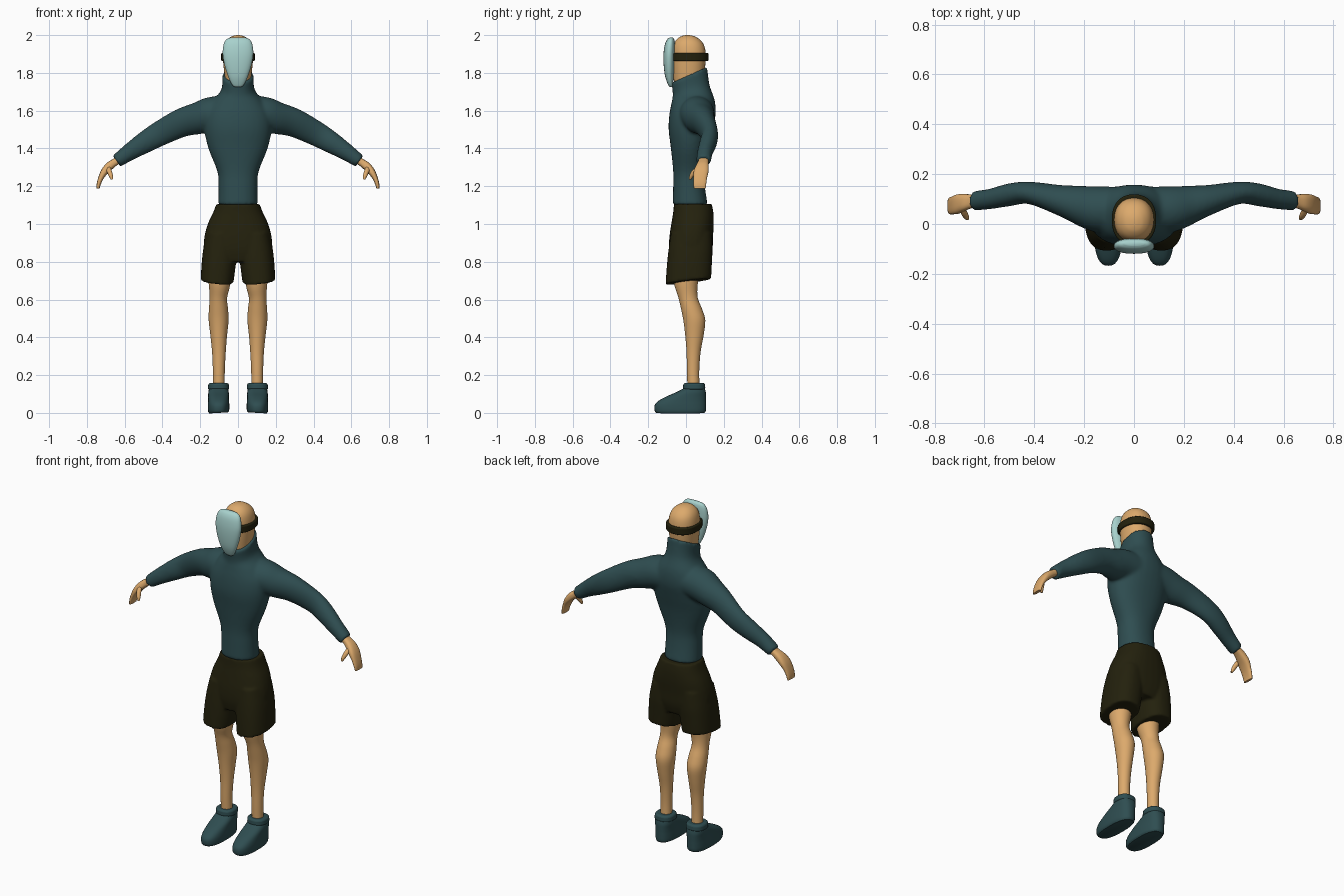
import bpy, bmesh, math
from mathutils import Vector

cube = bpy.data.objects.get("Cube")
if cube:
    bpy.data.objects.remove(cube, do_unlink=True)


def material(name, rgb):
    m = bpy.data.materials.new(name)
    m.use_nodes = True
    m.diffuse_color = (*rgb, 1)
    bsdf = m.node_tree.nodes["Principled BSDF"]
    bsdf.inputs["Base Color"].default_value = (*rgb, 1)
    bsdf.inputs["Roughness"].default_value = 0.7
    return m


teal = material("dark teal cloth", (0.028, 0.075, 0.082))
skin = material("tan skin", (0.72, 0.40, 0.15))
black = material("olive black cloth", (0.017, 0.015, 0.004))
pale = material("pale aqua mask", (0.39, 0.64, 0.61))


def spline(rows, steps):
    """Catmull-Rom interpolation of tuples."""
    out = []
    for i in range(len(rows) - 1):
        p0, p3 = rows[max(i - 1, 0)], rows[min(i + 2, len(rows) - 1)]
        for s in range(steps):
            t = s / steps
            out.append([b + 0.5 * t * (c - a + t * (2 * a - 5 * b + 4 * c - d + t * (3 * (b - c) + d - a)))
                        for a, b, c, d in zip(p0, rows[i], rows[i + 1], p3)])
    return out + [list(rows[-1])]


def stack(rows):
    """Slices (z, back and front limits, x limits, tilt) become rings."""
    return [((x0 + x1) / 2, (y0 + y1) / 2, z, (y1 - y0) / 2, (x1 - x0) / 2, tilt)
            for z, y0, y1, x0, x1, tilt in rows]


def even(rows):
    """Symmetrical slices given by half width."""
    return stack([(z, y0, y1, -w, w, tilt) for z, y0, y1, w, tilt in rows])


def loft(bm, rings, side=1, power=2.0, steps=4, segs=32):
    """Skin rings (x, y, z, depth radius, cross radius, tilt)."""
    rows = spline(rings, steps)
    loops = []
    for i, (x, y, z, ry, rv, tilt) in enumerate(rows):
        a, b = rows[max(i - 1, 0)], rows[min(i + 1, len(rows) - 1)]
        t = Vector((b[0] - a[0], 0, b[2] - a[2])).normalized()
        loop = []
        for k in range(segs):
            ang = math.tau * k / segs
            c, s = math.cos(ang), math.sin(ang)
            c = math.copysign(abs(c) ** (2 / power), c) * ry
            s = math.copysign(abs(s) ** (2 / power), s) * rv
            loop.append(bm.verts.new((side * (x + t.z * s), y + c, z - t.x * s + tilt * c)))
        loops.append(loop)
    faces = [bm.faces.new(loops[0]), bm.faces.new(loops[-1])]
    for lo, hi in zip(loops, loops[1:]):
        for k in range(segs):
            n = (k + 1) % segs
            faces.append(bm.faces.new((lo[k], lo[n], hi[n], hi[k])))
    bmesh.ops.recalc_face_normals(bm, faces=faces)


def finish(name, bm, mat, voxel=0, smooth=5, bevel=0):
    mesh = bpy.data.meshes.new(name)
    bm.to_mesh(mesh)
    bm.free()
    ob = bpy.data.objects.new(name, mesh)
    bpy.context.collection.objects.link(ob)
    mesh.materials.append(mat)
    bpy.ops.object.select_all(action="DESELECT")
    ob.select_set(True)
    bpy.context.view_layer.objects.active = ob
    bpy.ops.object.shade_smooth_by_angle(angle=math.radians(50))
    if voxel:
        r = ob.modifiers.new("Merge", "REMESH")
        r.mode, r.voxel_size, r.use_smooth_shade = "VOXEL", voxel, True
        s = ob.modifiers.new("Blend", "SMOOTH")
        s.factor, s.iterations = 0.5, smooth
    if bevel:
        b = ob.modifiers.new("Soft edge", "BEVEL")
        b.width, b.segments, b.angle_limit = bevel, 3, math.radians(50)


def part(name, mat, rings, side=1, power=2.0, steps=4, **kw):
    bm = bmesh.new()
    loft(bm, rings, side, power, steps)
    finish(name, bm, mat, **kw)


# Sweater: torso with slanted high collar, and both sleeves
torso = even([
    (1.10, -.07, .115, .105, 0), (1.2, -.068, .10, .103, 0), (1.28, -.068, .097, .11, 0),
    (1.4, -.08, .115, .157, 0), (1.5, -.092, .14, .178, 0), (1.58, -.088, .157, .175, 0),
    (1.65, -.076, .152, .135, .05), (1.71, -.07, .125, .088, .25), (1.79, -.077, .112, .083, .45)])
sleeve = [
    (.05, .06, 1.59, .09, .09, 0), (.14, .058, 1.58, .093, .093, 0), (.21, .07, 1.56, .083, .085, 0),
    (.3, .095, 1.535, .062, .076, 0), (.42, .125, 1.475, .045, .066, 0), (.5, .117, 1.428, .046, .057, 0),
    (.58, .1, 1.377, .041, .045, 0), (.643, .093, 1.332, .04, .036, 0)]
bm = bmesh.new()
loft(bm, torso, power=2.2)
for side in (-1, 1):
    loft(bm, sleeve, side)
finish("sweater", bm, teal, voxel=0.009, smooth=8)

# Shorts: hips and two wide legs
hips = even([(.8, -.08, .125, .13, 0), (.86, -.09, .14, .178, 0), (.93, -.088, .143, .178, 0),
             (1.0, -.078, .147, .16, 0), (1.06, -.068, .145, .132, 0), (1.105, -.064, .137, .115, 0)])
short_leg = stack([(.95, -.08, .135, .01, .165, 0), (.86, -.093, .14, .006, .184, 0),
                   (.78, -.102, .137, .013, .193, .06), (.695, -.108, .133, .024, .198, .12)])
bm = bmesh.new()
loft(bm, hips, power=2.4)
for side in (-1, 1):
    loft(bm, short_leg, side, power=2.4)
finish("shorts", bm, black, voxel=0.008, smooth=4)

# Head, mask and strap
part("head", skin, even([
    (1.64, -.045, .08, .055, 0), (1.74, -.062, .09, .066, 0), (1.82, -.07, .1, .075, 0),
    (1.89, -.072, .105, .08, 0), (1.94, -.068, .098, .075, 0), (1.97, -.055, .08, .062, 0),
    (1.99, -.033, .053, .04, 0), (1.998, -.012, .03, .018, 0), (2.0, .005, .012, .003, 0)]), power=2.2)
part("mask", pale, even([
    (1.724, -.085, -.073, .012, 0), (1.735, -.094, -.07, .03, 0), (1.78, -.11, -.065, .052, 0),
    (1.84, -.118, -.06, .071, 0), (1.9, -.119, -.058, .081, 0), (1.95, -.112, -.058, .076, 0),
    (1.977, -.1, -.062, .062, 0), (1.987, -.087, -.07, .04, 0)]), power=2.3)
part("head_strap", black, even([(1.863, -.085, .119, .089, 0), (1.905, -.085, .119, .089, 0)]),
     power=2.3, steps=1, bevel=0.006)

# Limbs and footwear
leg = stack([
    (.13, .008, .072, .07, .133, 0), (.22, .005, .07, .07, .133, 0), (.32, .003, .077, .065, .137, 0),
    (.41, -.004, .093, .058, .146, 0), (.49, -.014, .102, .05, .155, 0), (.55, -.026, .085, .053, .154, 0),
    (.61, -.04, .062, .058, .15, 0), (.68, -.062, .062, .042, .155, 0), (.78, -.075, .08, .03, .16, 0)])
shoe = stack([
    (0, -.157, .098, .053, .152, 0), (.012, -.166, .105, .047, .159, 0), (.04, -.166, .106, .046, .16, 0),
    (.062, -.148, .106, .047, .159, 0), (.085, -.108, .106, .048, .158, 0), (.108, -.055, .105, .049, .157, 0),
    (.13, -.012, .1, .053, .153, 0)])
cuff = stack([(.122, -.016, .103, .047, .159, 0), (.158, -.014, .1, .049, .157, 0)])
palm = [
    (.625, .093, 1.345, .026, .02, 0), (.655, .091, 1.325, .028, .02, 0), (.682, .086, 1.305, .034, .022, 0),
    (.707, .08, 1.277, .039, .019, 0), (.726, .075, 1.243, .036, .014, 0), (.737, .073, 1.212, .034, .011, 0),
    (.741, .073, 1.188, .031, .008, 0)]
thumb = [
    (.692, .07, 1.305, .014, .014, 0), (.682, .046, 1.281, .015, .013, 0),
    (.673, .03, 1.256, .012, .011, 0), (.667, .022, 1.236, .006, .006, 0)]
for label, side in (("left", 1), ("right", -1)):
    part(label + "_leg", skin, leg, side)
    part(label + "_shoe", teal, shoe, side, power=2.5)
    part(label + "_shoe_cuff", teal, cuff, side, power=2.4, steps=1, bevel=0.01)
    part(label + "_hand", skin, palm, side, power=2.6)
    part(label + "_thumb", skin, thumb, side)
